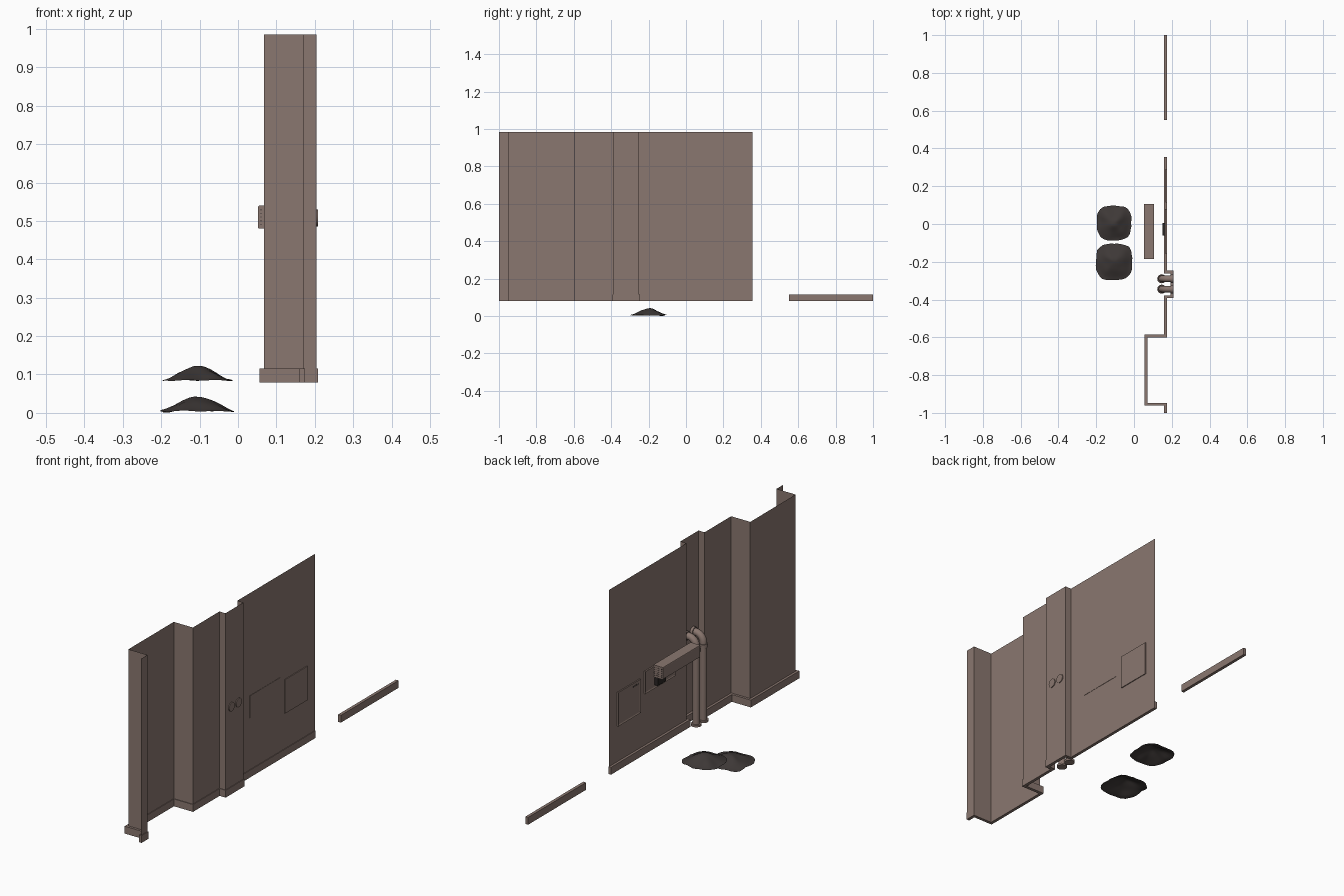
import bpy, bmesh, math, random
from mathutils import Vector, noise

if "Cube" in bpy.data.objects:
    bpy.data.objects.remove(bpy.data.objects["Cube"])


def material(name, rgb):
    m = bpy.data.materials.new(name)
    m.diffuse_color = (*rgb, 1)
    m.use_nodes = True
    m.node_tree.nodes["Principled BSDF"].inputs["Base Color"].default_value = m.diffuse_color
    return m


BROWN = material("warm_brown", (0.255, 0.185, 0.16))
DARK = material("dark_earth", (0.048, 0.040, 0.038))
BLACK = material("soft_black", (0.022, 0.018, 0.017))


def finish(name, bm, mat, smooth=False):
    me = bpy.data.meshes.new(name)
    bm.to_mesh(me)
    bm.free()
    me.materials.append(mat)
    ob = bpy.data.objects.new(name, me)
    bpy.context.collection.objects.link(ob)
    for p in me.polygons:
        p.use_smooth = smooth
    if smooth:
        bpy.ops.object.select_all(action='DESELECT')
        ob.select_set(True)
        bpy.context.view_layer.objects.active = ob
        bpy.ops.object.shade_smooth_by_angle(angle=math.radians(40))
    return ob


def box(name, lo, hi, mat, bevel=0):
    bm = bmesh.new()
    bmesh.ops.create_cube(bm, size=1)
    for v in bm.verts:
        v.co = Vector([(lo[i] + hi[i]) / 2 + v.co[i] * (hi[i] - lo[i]) for i in range(3)])
    if bevel:
        edges = [e for e in bm.edges if abs(e.verts[0].co.y - e.verts[1].co.y) > 0.01]
        bmesh.ops.bevel(bm, geom=edges, offset=bevel, segments=2, affect='EDGES', profile=0.5)
    return finish(name, bm, mat)


def offset(path, d):
    """Shift an axis-aligned path to its room side, with mitred corners."""
    pts = [Vector(p) for p in path]
    dirs = [(b - a).normalized() for a, b in zip(pts, pts[1:])]
    norms = [Vector((-t.y, t.x)) for t in dirs]
    out = []
    for i, p in enumerate(pts):
        n = norms[0] if i == 0 else norms[-1] if i == len(norms) else norms[i - 1] + norms[i]
        out.append(p + n * d)
    return out


# wall: a thin sheet with a projecting breast and a pipe recess
plan = [(0.172, -1), (0.172, -0.95), (0.068, -0.95), (0.068, -0.597), (0.172, -0.597),
        (0.172, -0.39), (0.205, -0.39), (0.205, -0.25), (0.172, -0.25), (0.172, 0.355)]
Z0, Z1 = 0.08, 0.985
bm = bmesh.new()
cols = [[bm.verts.new((x, y, z)) for z in (Z0, Z1)] for x, y in plan]
for a, b in zip(cols, cols[1:]):
    bm.faces.new((a[0], a[1], b[1], b[0]))
finish("wall", bm, BROWN)


# skirting boards along the wall and past the doorway
def skirting(name, path):
    bm = bmesh.new()
    room, back = offset(path, 0.012), offset(path, -0.003)
    rings = [[bm.verts.new((p.x, p.y, z)) for p, z in
              ((r, Z0 - 0.001), (r, 0.115), (b, 0.115), (b, Z0 - 0.001))]
             for r, b in zip(room, back)]
    for a, b in zip(rings, rings[1:]):
        for i in range(4):
            j = (i + 1) % 4
            bm.faces.new((a[i], a[j], b[j], b[i]))
    bm.faces.new(rings[0])
    bm.faces.new(rings[-1][::-1])
    bmesh.ops.recalc_face_normals(bm, faces=bm.faces)
    finish(name, bm, BROWN)


skirting("skirting_long", plan)
skirting("skirting_short", [(0.172, 0.55), (0.172, 1.0)])


# pipes: rise from the floor and turn into the recess
def sweep(name, pts, radii, mat, sides=16):
    """Round tube in the x-z plane at constant y, with a radius at each point."""
    bm = bmesh.new()
    rings = []
    for i, p in enumerate(pts):
        t = (pts[min(i + 1, len(pts) - 1)] - pts[max(i - 1, 0)]).normalized()
        u, v = Vector((0, 1, 0)), t.cross(Vector((0, 1, 0)))
        rings.append([bm.verts.new(p + radii[i] * (math.cos(a) * u + math.sin(a) * v))
                      for a in (2 * math.pi * k / sides for k in range(sides))])
    for a, b in zip(rings, rings[1:]):
        for i in range(sides):
            j = (i + 1) % sides
            bm.faces.new((a[i], a[j], b[j], b[i]))
    bm.faces.new(rings[0])
    bm.faces.new(rings[-1])
    bmesh.ops.recalc_face_normals(bm, faces=bm.faces)
    finish(name, bm, mat, True)


R, PX, BEND = 0.017, 0.147, 0.042
for n, y in (("front", -0.345), ("rear", -0.29)):
    zc = 0.508 - BEND
    arc = [Vector((PX + BEND * (1 - math.cos(a)), y, zc + BEND * math.sin(a)))
           for a in (math.pi / 2 * k / 8 for k in range(9))]
    pts = [Vector((PX, y, Z0))] + arc + [Vector((0.208, y, 0.508))]
    sweep("pipe_" + n, pts, [R] * len(pts), BROWN)
    for part, z, r, h in (("flange", Z0, 0.024, 0.01), ("collar", zc - 0.02, 0.021, 0.018)):
        sweep(f"{part}_{n}", [Vector((PX, y, z)), Vector((PX, y, z + h))], [r, r], BROWN)
    sweep("wall_collar_" + n, [Vector((0.192, y, 0.508)), Vector((0.209, y, 0.508))],
          [0.022, 0.022], BROWN)

# floating casing with perforated ends
box("casing", (0.052, -0.185, 0.48), (0.107, 0.105, 0.54), BROWN, 0.004)
bm = bmesh.new()
for ye in (-0.1853, 0.1053):
    for i in range(5):
        for k in range(5):
            c = bmesh.ops.create_cube(bm, size=1)
            for v in c["verts"]:
                v.co = Vector((0.060 + i * 0.0095 + v.co.x * 0.003, ye + v.co.y * 0.001,
                               0.491 + k * 0.0095 + v.co.z * 0.003))
finish("casing_holes", bm, DARK)


# wall panels with an inset face
def panel(name, y0, y1, z0, z1, x0, x1):
    bm = bmesh.new()
    bmesh.ops.create_cube(bm, size=1)
    lo, hi = (x0, y0, z0), (x1, y1, z1)
    for v in bm.verts:
        v.co = Vector([(lo[i] + hi[i]) / 2 + v.co[i] * (hi[i] - lo[i]) for i in range(3)])
    bm.normal_update()
    f = [f for f in bm.faces if f.normal.x < -0.9]
    bmesh.ops.inset_region(bm, faces=f, thickness=0.009, depth=-0.003)
    finish(name, bm, BROWN)


panel("access_panel", 0.115, 0.29, 0.29, 0.457, 0.166, 0.176)
panel("small_panel", -0.155, 0.08, 0.37, 0.48, 0.165, 0.1735)
box("panel_handle", (0.150, -0.06, 0.385), (0.168, 0.005, 0.43), BLACK)
for i in range(4):
    box(f"vent_slot_{i}", (0.1675, 0.128 + i * 0.012, 0.435), (0.171, 0.134 + i * 0.012, 0.441), DARK)


# heaps: low rounded mounds with ruffled rims
def heap(name, cx, cy, zb, radius, seed, sides=32, rings=9):
    bm = bmesh.new()
    off = Vector((seed * 7.3, seed * 3.1, 0))
    top = bm.verts.new((cx, cy, zb + 0.041))
    loops = []
    for k in range(1, rings + 1):
        t = k / rings
        loop = []
        for s in range(sides):
            a = 2 * math.pi * s / sides
            # rounded-square outline with ripples
            sq = (abs(math.cos(a)) ** 3.2 + abs(math.sin(a)) ** 3.2) ** (-1 / 3.2)
            r = radius * t * sq * (1 + 0.05 * t * noise.noise(Vector((math.cos(a) * 3, math.sin(a) * 3, 0)) + off))
            x, y = r * math.cos(a), r * math.sin(a)
            bump = noise.noise(Vector((x * 22, y * 22, 1)) + off)
            h = 0.036 * (0.5 + 0.5 * math.cos(math.pi * min(t, 1))) ** 0.8 + 0.005
            loop.append(bm.verts.new((cx + x, cy + y, max(zb, zb + h + 0.006 * bump))))
        loops.append(loop)
    for s in range(sides):
        n = (s + 1) % sides
        bm.faces.new((top, loops[0][s], loops[0][n]))
        for a, b in zip(loops, loops[1:]):
            bm.faces.new((a[s], b[s], b[n], a[n]))
    finish(name, bm, DARK, True)


heap("heap_low", -0.105, -0.2, 0.0, 0.096, 1)
heap("heap_high", -0.105, 0.005, 0.08, 0.091, 2)
